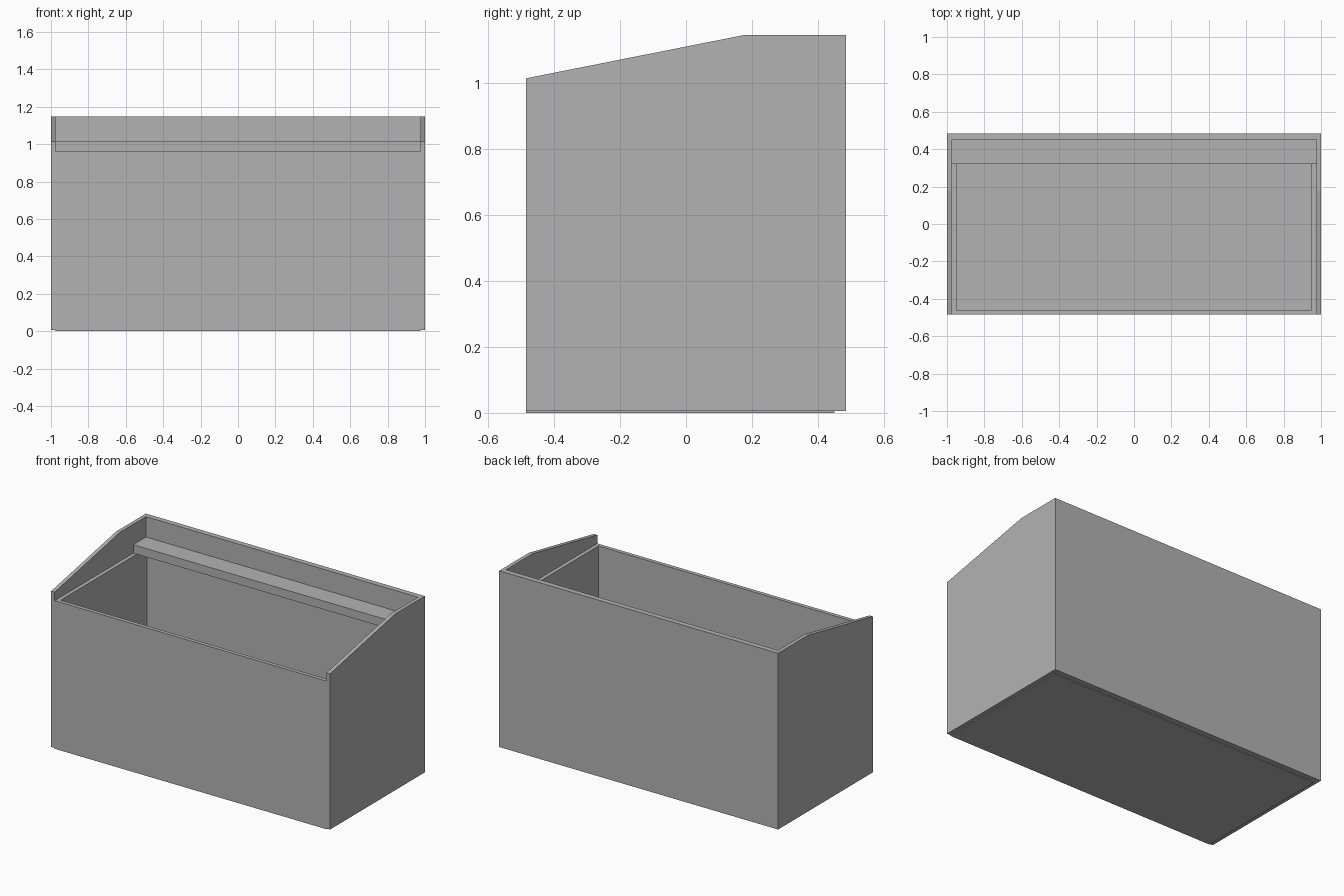
import bpy
import bmesh

cube = bpy.data.objects.get("Cube")
if cube:
    bpy.data.objects.remove(cube, do_unlink=True)

grey = bpy.data.materials.new("plain grey")
grey.use_nodes = True
grey.diffuse_color = (0.45, 0.45, 0.45, 1)
grey.node_tree.nodes["Principled BSDF"].inputs["Base Color"].default_value = grey.diffuse_color

HALF_X, HALF_Y = 1.0, 0.485
BOARD = 0.025          # board thickness
RIM, TOP = 0.96, 1.147  # tray rim and shell top
LIFT = 0.005           # shell hangs just above the tray's underside


def prism(name, profile, x0, x1):
    """Extrude a (y, z) outline along x."""
    bm = bmesh.new()
    face = bm.faces.new([bm.verts.new((x0, y, z)) for y, z in profile])
    moved = bmesh.ops.extrude_face_region(bm, geom=[face])["geom"]
    bmesh.ops.translate(bm, vec=(x1 - x0, 0, 0),
                        verts=[v for v in moved if isinstance(v, bmesh.types.BMVert)])
    bmesh.ops.recalc_face_normals(bm, faces=bm.faces)
    mesh = bpy.data.meshes.new(name)
    bm.to_mesh(mesh)
    bm.free()
    mesh.materials.append(grey)
    obj = bpy.data.objects.new(name, mesh)
    bpy.context.collection.objects.link(obj)
    return obj


def box(name, x0, x1, y0, y1, z0, z1):
    return prism(name, [(y0, z0), (y1, z0), (y1, z1), (y0, z1)], x0, x1)


# Outer shell: sloped side panels and a tall back panel
side = [(-HALF_Y, LIFT), (HALF_Y, LIFT), (HALF_Y, TOP), (0.18, TOP), (-HALF_Y, 1.015)]
inner = HALF_X - BOARD
for name, sign in (("left", 1), ("right", -1)):
    prism(name + "_side_panel", side, sign * inner, sign * HALF_X)
box("back_panel", -inner, inner, 0.45, HALF_Y, LIFT, TOP)

# Inner tray: floor, front, back and side linings
box("tray_floor", -inner, inner, -HALF_Y, 0.45, 0, BOARD)
box("front_wall", -inner, inner, -HALF_Y, -HALF_Y + BOARD, BOARD, RIM)
box("back_lining", -inner, inner, 0.45 - BOARD, 0.45, BOARD, RIM)
for name, sign in (("left", 1), ("right", -1)):
    box(name + "_lining", sign * (inner - BOARD), sign * inner,
        -HALF_Y + BOARD, 0.45 - BOARD, BOARD, RIM)

# Ledge bar resting on the rim at the back
box("back_ledge", -inner, inner, 0.32, 0.45, RIM, 1.015)
